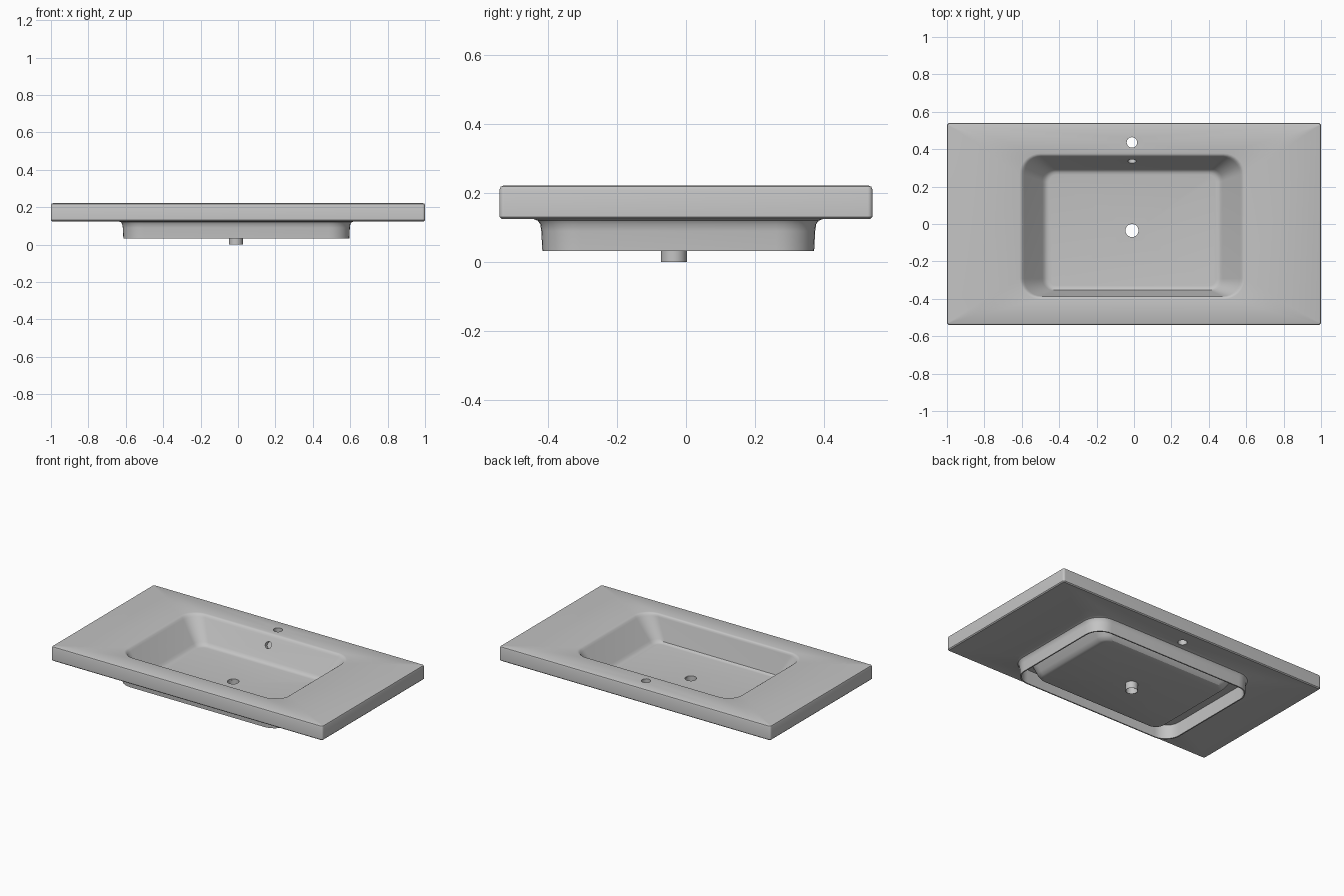
import bpy, bmesh, math
from mathutils import Vector

cube = bpy.data.objects.get("Cube")
if cube:
    bpy.data.objects.remove(cube, do_unlink=True)

ceramic = bpy.data.materials.new("grey ceramic")
ceramic.use_nodes = True
GREY = (0.55, 0.55, 0.55, 1)
ceramic.diffuse_color = GREY
ceramic.node_tree.nodes["Principled BSDF"].inputs["Base Color"].default_value = GREY

CORNER_STEPS = 8


def rounded_rect(x0, x1, y0, y1, r, z):
    """Counter-clockwise rounded rectangle at height z."""
    pts = []
    corners = [(x1 - r, y1 - r), (x0 + r, y1 - r), (x0 + r, y0 + r), (x1 - r, y0 + r)]
    for i, (cx, cy) in enumerate(corners):
        for k in range(CORNER_STEPS + 1):
            a = math.pi / 2 * (i + k / CORNER_STEPS)
            pts.append((cx + r * math.cos(a), cy + r * math.sin(a), z))
    return pts


def make_object(name, bm):
    bmesh.ops.recalc_face_normals(bm, faces=bm.faces)
    mesh = bpy.data.meshes.new(name)
    bm.to_mesh(mesh)
    bm.free()
    mesh.materials.append(ceramic)
    obj = bpy.data.objects.new(name, mesh)
    bpy.context.collection.objects.link(obj)
    return obj


def loft(name, rings, closed=False):
    """Skin a list of equal-length rings; cap the ends or join them."""
    bm = bmesh.new()
    loops = [[bm.verts.new(p) for p in ring] for ring in rings]
    n = len(loops[0])
    pairs = list(zip(loops, loops[1:]))
    if closed:
        pairs.append((loops[-1], loops[0]))
    else:
        bm.faces.new(loops[0])
        bm.faces.new(loops[-1])
    for a, b in pairs:
        for i in range(n):
            j = (i + 1) % n
            bm.faces.new((a[i], a[j], b[j], b[i]))
    return make_object(name, bm)


def circle(x, y, r, z, n=32):
    return [(x + r * math.cos(2 * math.pi * i / n),
             y + r * math.sin(2 * math.pi * i / n), z) for i in range(n)]


def smooth(obj, angle=32):
    bpy.ops.object.select_all(action='DESELECT')
    obj.select_set(True)
    bpy.context.view_layer.objects.active = obj
    bpy.ops.object.shade_smooth_by_angle(angle=math.radians(angle))


# Reference outlines: x0, x1, y0, y1, corner radius
SLAB = (-1.0, 1.0, -0.54, 0.54, 0.014)
RIM = (-0.60, 0.58, -0.39, 0.366, 0.10)
FLOOR = (-0.475, 0.46, -0.352, 0.285, 0.06)
SKIRT = (-0.613, 0.595, -0.416, 0.371, 0.11)
TOP, UNDER, SKIRT_Z, FLOOR_Z = 0.222, 0.125, 0.033, 0.058


def grow(rect, d, z):
    x0, x1, y0, y1, r = rect
    return rounded_rect(x0 - d, x1 + d, y0 - d, y1 + d, max(r + d, 0.002), z)


def blend(t, z, d=0.0):
    """Bowl wall outline between rim (t=0) and floor (t=1)."""
    return grow([a + (b - a) * t for a, b in zip(RIM, FLOOR)], d, z)


# Bowl interior, slab, hanging skirt and bowl underside as one shell
rings = [
    grow(FLOOR, -0.022, FLOOR_Z),
    grow(FLOOR, -0.009, FLOOR_Z + 0.002),
    blend(0.97, FLOOR_Z + 0.009),
    blend(0.88, FLOOR_Z + 0.022),
    blend(0.10, TOP - 0.018),
    blend(0.03, TOP - 0.007),
    grow(RIM, 0.004, TOP - 0.002),
    grow(RIM, 0.012, TOP),
    grow(SLAB, -0.012, TOP),
    grow(SLAB, -0.0035, TOP - 0.0035),
    grow(SLAB, 0, TOP - 0.012),
    grow(SLAB, 0, UNDER + 0.006),
    grow(SLAB, -0.006, UNDER),
    grow(SKIRT, 0.026, UNDER),
    grow(SKIRT, 0.013, UNDER - 0.005),
    grow(SKIRT, 0.006, UNDER - 0.015),
    grow(SKIRT, 0.003, UNDER - 0.035),
    grow(SKIRT, 0, SKIRT_Z),
    grow(SKIRT, -0.008, SKIRT_Z),
    grow(SKIRT, -0.008, UNDER),
    blend(0.62, UNDER, 0.012),
    blend(0.92, FLOOR_Z + 0.010, 0.010),
    grow(FLOOR, 0.0, FLOOR_Z - 0.008),
    grow(FLOOR, -0.016, FLOOR_Z - 0.012),
]
basin = loft("washbasin", rings)

# Cutters for the drain, tap and overflow holes
DRAIN = (-0.011, -0.035)
drain_cutter = loft("drain_cutter", [circle(*DRAIN, 0.0355, z) for z in (-0.1, 0.15)])
tap_cutter = loft("tap_cutter", [circle(-0.011, 0.436, 0.028, z) for z in (0.0, 0.4)])
overflow_cutter = loft("overflow_cutter", [circle(0, 0, 0.022, z) for z in (-0.026, 0.04)])
overflow_cutter.location = (-0.011, 0.333, 0.16)
wall_normal = Vector((0, -0.164, 0.081))
overflow_cutter.rotation_euler = wall_normal.to_track_quat('Z', 'Y').to_euler()

cutters = [drain_cutter, tap_cutter, overflow_cutter]
for cutter in cutters:
    cutter.hide_render = True
    mod = basin.modifiers.new(cutter.name, 'BOOLEAN')
    mod.operation = 'DIFFERENCE'
    mod.solver = 'EXACT'
    mod.object = cutter
bpy.context.view_layer.objects.active = basin
for cutter in cutters:
    bpy.ops.object.modifier_apply(modifier=cutter.name)
for cutter in cutters:
    bpy.data.objects.remove(cutter, do_unlink=True)
smooth(basin)

# Open drain tube below the bowl floor
tube = loft("drain_tube", [
    circle(*DRAIN, 0.0375, 0.0),
    circle(*DRAIN, 0.0375, FLOOR_Z - 0.008),
    circle(*DRAIN, 0.0350, FLOOR_Z - 0.008),
    circle(*DRAIN, 0.0350, 0.0),
], closed=True)
smooth(tube)
